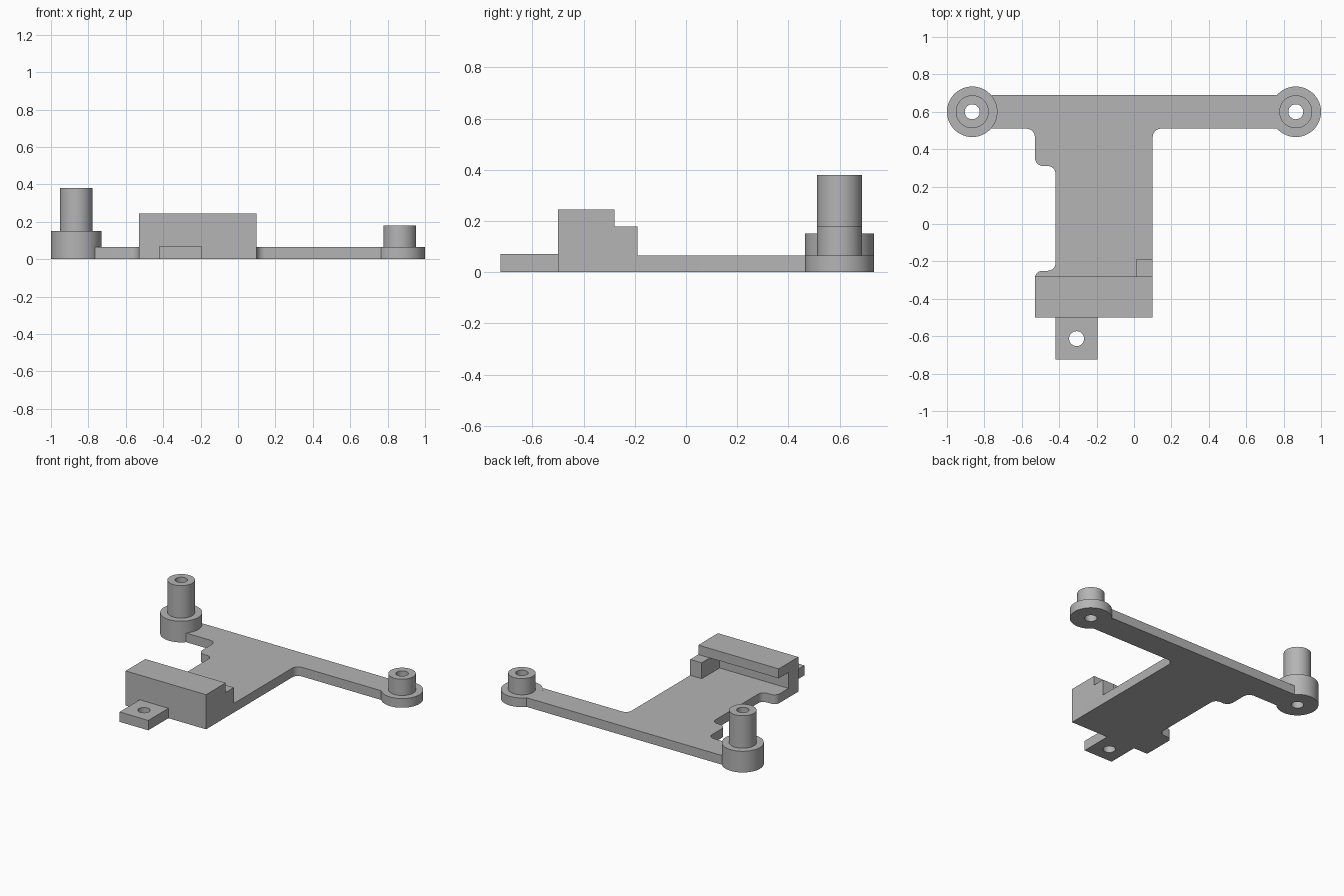
import bpy
import bmesh
from math import sin, cos, pi, radians, asin
from mathutils import Vector, Matrix

cube = bpy.data.objects.get("Cube")
if cube:
    bpy.data.objects.remove(cube)

grey = bpy.data.materials.new("plain grey")
grey.use_nodes = True
GREY = (0.46, 0.46, 0.46, 1)
grey.diffuse_color = GREY
grey.node_tree.nodes["Principled BSDF"].inputs["Base Color"].default_value = GREY

FLOOR = 0.065      # plate thickness
LIP = 0.178        # underside of the clamp lip
HOLE = 0.04        # screw hole radius
BOSS = 0.135       # boss base radius
POST = 0.088       # post radius
BOSS_X, BOSS_Y = 0.865, 0.6
ARM = 0.09         # half width of the cross arm
LEFT, RIGHT = -0.53, 0.1   # sides of the central plate


def finish(name, bm):
    bmesh.ops.recalc_face_normals(bm, faces=bm.faces[:])
    mesh = bpy.data.meshes.new(name)
    bm.to_mesh(mesh)
    bm.free()
    mesh.materials.append(grey)
    obj = bpy.data.objects.new(name, mesh)
    bpy.context.collection.objects.link(obj)
    bpy.ops.object.select_all(action='DESELECT')
    obj.select_set(True)
    bpy.context.view_layer.objects.active = obj
    bpy.ops.object.shade_smooth_by_angle(angle=radians(30))
    return obj


def arc(cx, cy, r, a0, a1, steps):
    return [(cx + r * cos(a0 + (a1 - a0) * i / steps),
             cy + r * sin(a0 + (a1 - a0) * i / steps)) for i in range(steps + 1)]


def fillet(x, y, r, sx, sy):
    """Quarter-round corner; the arc centre lies at (sx, sy) from the corner."""
    c = Vector((x + sx * r, y + sy * r))
    return [tuple(c - Vector((sx * cos(t), sy * sin(t))) * r)
            for t in (i * pi / 12 for i in range(7))]


def extrude(name, outline, z0, z1, hole=None, matrix=None):
    """Solid from a flat outline, with an optional round hole."""
    bm = bmesh.new()
    loops = [outline] + ([hole] if hole else [])
    edges = []
    for loop in loops:
        vs = [bm.verts.new((x, y, z0)) for x, y in loop]
        if hole:
            edges += [bm.edges.new((a, b)) for a, b in zip(vs, vs[1:] + vs[:1])]
        else:
            bm.faces.new(vs)
    if hole:
        bmesh.ops.triangle_fill(bm, edges=edges, use_beauty=True, normal=(0, 0, 1))
    new = bmesh.ops.extrude_face_region(bm, geom=bm.faces[:])["geom"]
    top = [v for v in new if isinstance(v, bmesh.types.BMVert)]
    bmesh.ops.translate(bm, verts=top, vec=(0, 0, z1 - z0))
    if matrix:
        bm.transform(matrix)
    return finish(name, bm)


def lathe(name, profile, x, y, segments=48):
    """Closed ring profile of (radius, height) turned about a vertical axis."""
    bm = bmesh.new()
    rings = [[bm.verts.new((x + r * cos(2 * pi * i / segments),
                            y + r * sin(2 * pi * i / segments), z))
              for i in range(segments)] for r, z in profile]
    for a, b in zip(rings, rings[1:] + rings[:1]):
        for i in range(segments):
            j = (i + 1) % segments
            bm.faces.new((a[i], a[j], b[j], b[i]))
    return finish(name, bm)


def rect(x0, x1, y0, y1):
    return [(x0, y0), (x1, y0), (x1, y1), (x0, y1)]


# T-shaped plate, going anticlockwise from the front right corner
WALL_Y = -0.39
spread = asin(ARM / BOSS)
front = BOSS_Y - ARM
NOTCH_X = -0.42
outline = [(LEFT, WALL_Y), (RIGHT, WALL_Y)]
outline += fillet(RIGHT, front, 0.045, 1, -1)
outline += arc(BOSS_X, BOSS_Y, BOSS, pi + spread, pi - spread, 12)
outline += arc(-BOSS_X, BOSS_Y, BOSS, spread, -spread, 12)
outline += fillet(LEFT, front, 0.045, -1, -1)[::-1]
outline += fillet(LEFT, 0.31, 0.045, 1, 1)
outline += fillet(NOTCH_X, 0.31, 0.04, -1, -1)[::-1]
outline += fillet(NOTCH_X, -0.25, 0.04, -1, 1)
outline += fillet(LEFT, -0.25, 0.04, 1, -1)[::-1]
extrude("base_plate", outline, 0, FLOOR)

# Front wall with a lip overhanging the plate: y-z section swept along x
section = [(-0.5, 0), (WALL_Y, 0), (WALL_Y, LIP), (-0.28, LIP),
           (-0.28, 0.245), (-0.5, 0.245)]
swap = Matrix(((0, 0, 1, 0), (1, 0, 0, 0), (0, 1, 0, 0), (0, 0, 0, 1)))
extrude("clamp_wall", section, LEFT, RIGHT, matrix=swap)

# Stop block closing one end of the slot
extrude("stop_block", rect(0.01, RIGHT, WALL_Y, -0.19), FLOOR, LIP)

# Front mounting tab with its screw hole
extrude("mounting_tab", rect(NOTCH_X, -0.195, -0.725, -0.5), 0, 0.07,
        hole=arc(-0.307, -0.613, HOLE, 0, 2 * pi * 31 / 32, 31))

# Hollow stepped posts at both ends of the arm
for name, x, base, top in (("tall_post", -BOSS_X, 0.15, 0.38),
                           ("short_post", BOSS_X, FLOOR, 0.18)):
    lathe(name, [(HOLE, 0), (BOSS, 0), (BOSS, base), (POST, base),
                 (POST, top), (HOLE, top)], x, BOSS_Y)
